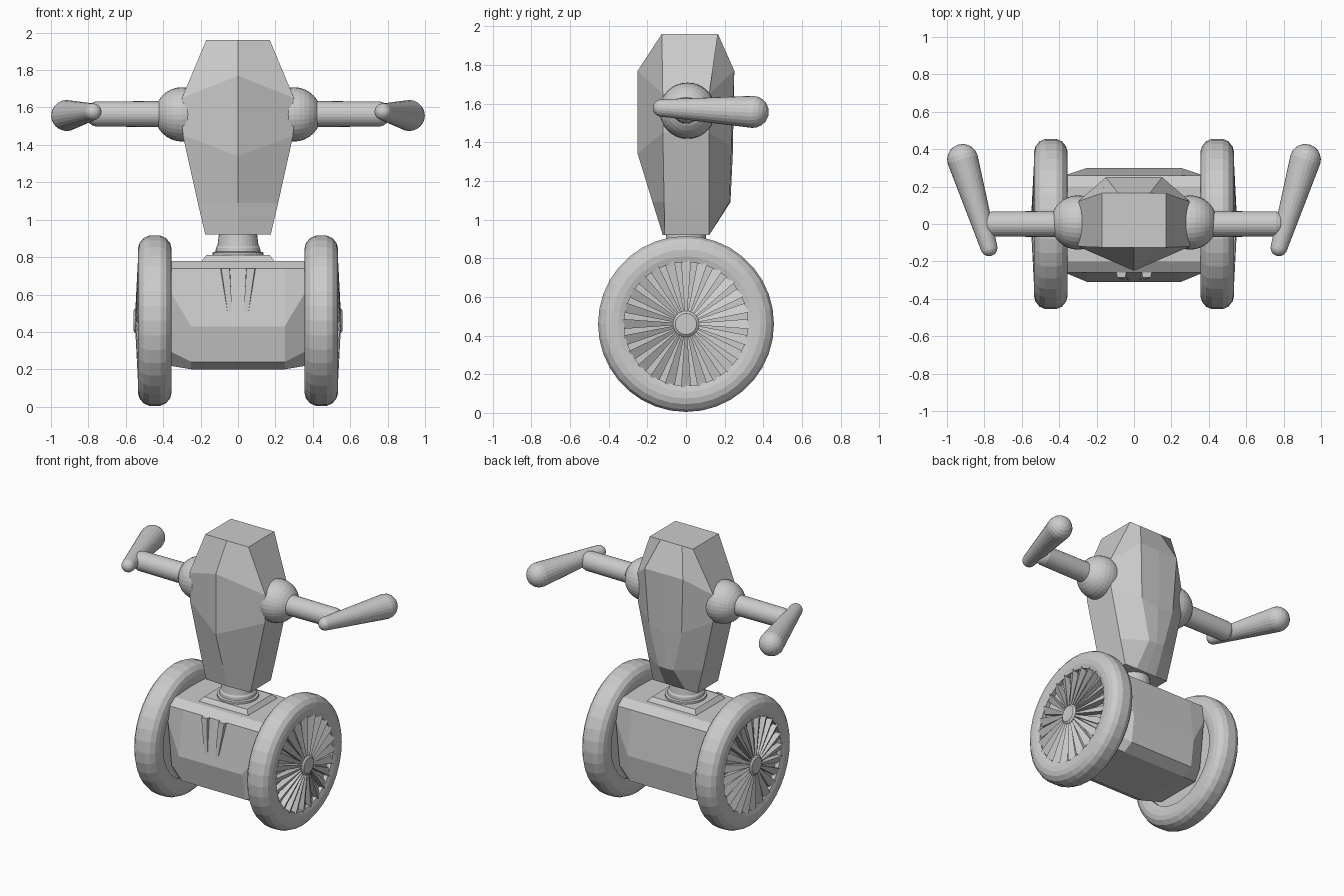
import bpy, bmesh, math
from mathutils import Vector, Matrix

if "Cube" in bpy.data.objects:
    bpy.data.objects.remove(bpy.data.objects["Cube"])


def finish(name, bm, smooth=None):
    bmesh.ops.recalc_face_normals(bm, faces=bm.faces)
    me = bpy.data.meshes.new(name)
    bm.to_mesh(me)
    bm.free()
    ob = bpy.data.objects.new(name, me)
    bpy.context.collection.objects.link(ob)
    return ob


def loft(name, rings, loop=False):
    """Skin a list of equal-length point rings; cap the ends unless looped."""
    bm = bmesh.new()
    vs = [[bm.verts.new(p) for p in r] for r in rings]
    n = len(vs[0])
    pairs = list(zip(vs, vs[1:])) + ([(vs[-1], vs[0])] if loop else [])
    for a, b in pairs:
        for i in range(n):
            j = (i + 1) % n
            bm.faces.new((a[i], a[j], b[j], b[i]))
    if not loop:
        bm.faces.new(vs[0])
        bm.faces.new(vs[-1])
    return finish(name, bm)


def revolve(name, profile, origin, axis, seg=32, loop=False):
    """Turn (distance along axis, radius) points around an axis."""
    rot = Vector((0, 0, 1)).rotation_difference(Vector(axis)).to_matrix()
    o = Vector(origin)
    rings = []
    for t, r in profile:
        rings.append([o + rot @ Vector((r * math.cos(2 * math.pi * k / seg),
                                        r * math.sin(2 * math.pi * k / seg), t))
                      for k in range(seg)])
    return loft(name, rings, loop)


def capsule(name, p0, r0, p1, r1, seg=24, steps=5):
    p0, p1 = Vector(p0), Vector(p1)
    d = (p1 - p0).length
    angs = [math.radians(88) * k / steps for k in range(steps + 1)]
    prof = [(-r0 * math.sin(a), r0 * math.cos(a)) for a in reversed(angs)]
    prof += [(d + r1 * math.sin(a), r1 * math.cos(a)) for a in angs]
    return revolve(name, prof, p0, p1 - p0, seg)


def mirrored(half):
    """Half ring starting and ending on x = 0 -> full ring."""
    return half + [(-x, y, z) for x, y, z in reversed(half[1:-1])]


# Torso: faceted loft with front ridge, sides and back panel
loft("torso", [mirrored(h) for h in (
    [(0, -.12, .92), (.175, -.11, .92), (.175, .12, .92), (.08, .12, .92), (0, .12, .92)],
    [(0, -.173, 1.09), (.215, -.113, 1.09), (.215, .12, 1.09), (.06, .225, 1.09), (0, .23, 1.09)],
    [(0, -.25, 1.34), (.295, -.12, 1.45), (.295, .12, 1.45), (.13, .235, 1.38), (0, .242, 1.34)],
    [(0, -.25, 1.77), (.3, -.12, 1.65), (.3, .12, 1.65), (.15, .25, 1.77), (0, .25, 1.77)],
    [(0, -.125, 1.96), (.17, -.125, 1.96), (.17, .165, 1.96), (.085, .165, 1.96), (0, .165, 1.96)],
)])

# Chassis: long prism between the wheels with bevelled ends
mid = [(-.2, .78), (.2, .78), (.26, .74), (.30, .43), (.275, .24), (.2, .2),
       (-.2, .2), (-.275, .24), (-.31, .43), (-.26, .74)]
end = [(-.2, .78), (.2, .78), (.26, .74), (.26, .63), (.22, .3), (.17, .22),
       (-.17, .22), (-.22, .3), (-.26, .63), (-.26, .74)]
loft("chassis", [[(x, y, z) for y, z in prof] for x, prof in
                 ((-.37, end), (-.25, mid), (.25, mid), (.37, end))])

# Two wedge ribs on the chassis front
for s, side in ((-1, "left"), (1, "right")):
    loft("front_rib_" + side, [
        [(s * .04, -.22, .74), (s * .10, -.22, .74), (s * .09, -.285, .74), (s * .045, -.285, .74)],
        [(s * .03, -.27, .5), (s * .055, -.27, .5), (s * .055, -.301, .5), (s * .03, -.301, .5)]])

# Neck plate and stepped neck
loft("neck_plate", [[(sx * hx, sy * hy, z) for sx, sy in ((-1, -1), (1, -1), (1, 1), (-1, 1))]
                    for hx, hy, z in ((.2, .17, .77), (.19, .16, .785), (.17, .14, .81))])
revolve("neck", [(.80, .135), (.825, .135), (.83, .12), (.85, .118), (.86, .11), (.94, .1)],
        (0, 0, 0), (0, 0, 1))

tyre = [(.03, .455), (.06, .442), (.082, .415), (.09, .385), (.088, .35), (.08, .32)]
tyre = tyre + [(-t, r) for t, r in reversed(tyre)]

for s, side in ((-1, "left"), (1, "right")):
    # Wheel: tyre, backing disc, hub and fan of tilted spokes
    c, ax = (s * .445, 0, .46), (s, 0, 0)
    revolve("tyre_" + side, tyre, c, ax, 36, loop=True)
    revolve("wheel_disc_" + side, [(-.06, .33), (.05, .33)], c, ax, 36)
    revolve("hub_" + side, [(.0, .068), (.103, .068), (.113, .055)], c, ax, 20)
    bm = bmesh.new()
    for k in range(24):
        m = Matrix.Translation(c) @ Matrix.Rotation(2 * math.pi * k / 24, 4, 'X')
        quads = []
        for r, w, x, tilt in ((.055, .006, .1, .004), (.328, .026, .078, .012)):
            quads.append([bm.verts.new(m @ Vector((s * (x + dx), dy, r)))
                          for dx, dy in ((tilt, w), (-tilt, -w), (-.04, -w), (-.04, w))])
        a, b = quads
        for i in range(4):
            j = (i + 1) % 4
            bm.faces.new((a[i], a[j], b[j], b[i]))
        bm.faces.new(a)
        bm.faces.new(b)
    finish("spokes_" + side, bm)

    # Shoulder ball, upper arm and tapered forearm
    bm = bmesh.new()
    bmesh.ops.create_uvsphere(bm, u_segments=32, v_segments=16, radius=.145,
                              matrix=Matrix.Translation((s * .3, .008, 1.563)) @ Matrix.Rotation(math.pi / 2, 4, 'Y'))
    finish("shoulder_" + side, bm)
    revolve("upper_arm_" + side, [(0, .07), (.46, .067), (.48, .06), (.5, .045)],
            (s * .3, 0, 1.565), ax, 28)
    capsule("forearm_" + side, (s * .775, -.127, 1.577), .045, (s * .916, .345, 1.557), .083)
